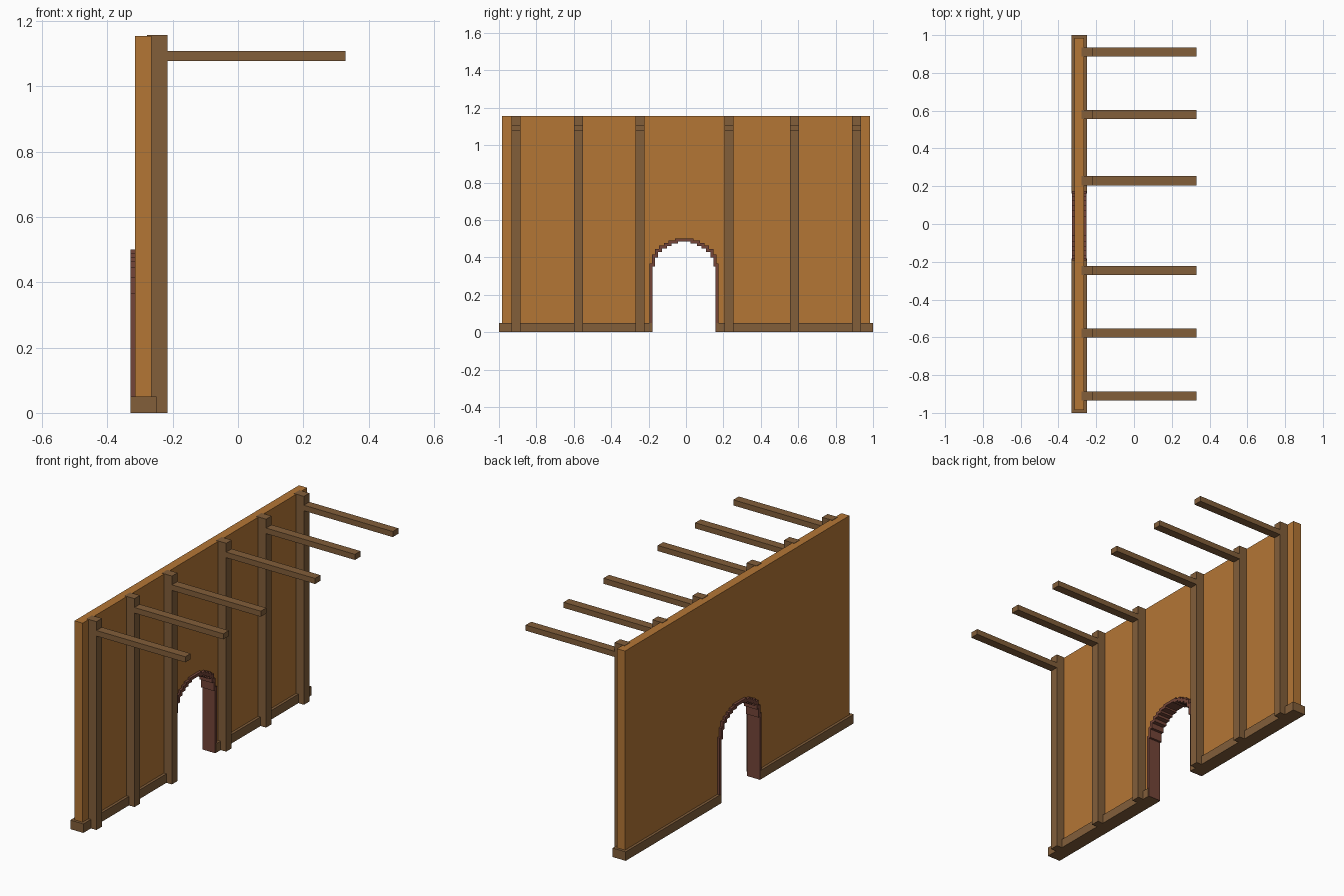
import bpy, bmesh

old = bpy.data.objects.get("Cube")
if old:
    bpy.data.objects.remove(old, do_unlink=True)


def material(name, rgb):
    m = bpy.data.materials.new(name)
    m.use_nodes = True
    m.diffuse_color = (*rgb, 1)
    m.node_tree.nodes["Principled BSDF"].inputs["Base Color"].default_value = (*rgb, 1)
    return m


ochre = material("ochre plaster", (0.456, 0.181, 0.036))
timber = material("brown timber", (0.223, 0.112, 0.042))
brick = material("red brown brick", (0.175, 0.060, 0.040))


def extrude_x(name, outline, x0, x1, mat):
    """Solid made from a (y, z) outline pushed along x."""
    bm = bmesh.new()
    face = bm.faces.new([bm.verts.new((x0, y, z)) for y, z in outline])
    new = bmesh.ops.extrude_face_region(bm, geom=[face])["geom"]
    moved = [v for v in new if isinstance(v, bmesh.types.BMVert)]
    bmesh.ops.translate(bm, verts=moved, vec=(x1 - x0, 0, 0))
    bmesh.ops.recalc_face_normals(bm, faces=bm.faces)
    mesh = bpy.data.meshes.new(name)
    bm.to_mesh(mesh)
    bm.free()
    mesh.materials.append(mat)
    obj = bpy.data.objects.new(name, mesh)
    bpy.context.collection.objects.link(obj)
    return obj


def box(name, x, y, z, mat):
    outline = [(y[0], z[0]), (y[1], z[0]), (y[1], z[1]), (y[0], z[1])]
    return extrude_x(name, outline, x[0], x[1], mat)


# Doorway steps: half width of the opening and the height it reaches
STEPS = [(0.168, 0.35), (0.156, 0.40), (0.141, 0.43), (0.118, 0.448),
         (0.092, 0.462), (0.068, 0.474), (0.034, 0.484)]
DOOR_Y = -0.01
TRIM = 0.016


def doorway(grow):
    """Stepped arch from the left foot to the right foot, grown outwards."""
    half, foot = [], 0.0
    for w, z in STEPS:
        half += [(w + grow, foot), (w + grow, z + grow)]
        foot = z + grow
    return ([(DOOR_Y - w, z) for w, z in half]
            + [(DOOR_Y + w, z) for w, z in reversed(half)])


# Wall with the doorway notched out, and the brick lining around it
wall = [(-0.985, 0.0), *doorway(TRIM / 2), (0.985, 0.0), (0.985, 1.155), (-0.985, 1.155)]
extrude_x("wall", [(y, z if z > 0 else 0.004) for y, z in wall], -0.315, -0.265, ochre)
extrude_x("door_arch_lining", doorway(0) + doorway(TRIM)[::-1], -0.329, -0.251, brick)

# Plinth on each side of the doorway
inner = STEPS[0][0] + 0.004
box("plinth_right", (-0.33, -0.25), (-1.0, DOOR_Y - inner), (0, 0.05), timber)
box("plinth_left", (-0.33, -0.25), (DOOR_Y + inner, 1.0), (0, 0.05), timber)

# Posts with a roof beam on each
for i, y in enumerate((-0.91, -0.576, -0.247, 0.229, 0.579, 0.911), 1):
    span = (y - 0.024, y + 0.024)
    box(f"post_{i}", (-0.278, -0.216), span, (0, 1.157), timber)
    box(f"roof_beam_{i}", (-0.216, 0.33), span, (1.077, 1.108), timber)
